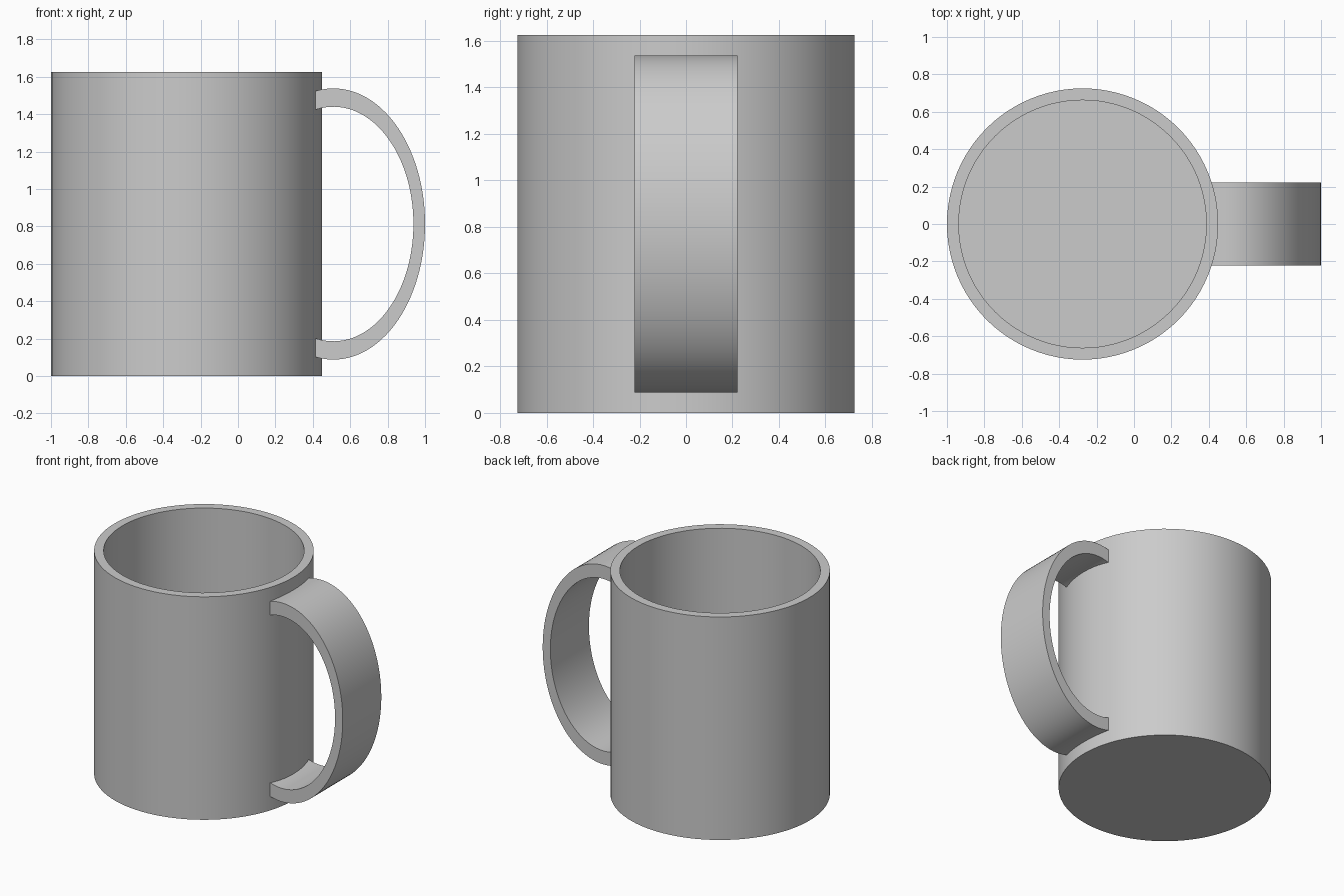
import bpy, bmesh
from math import sin, cos, pi, acos, radians

cube = bpy.data.objects.get("Cube")
if cube:
    bpy.data.objects.remove(cube, do_unlink=True)

grey = bpy.data.materials.new("plain grey")
grey.use_nodes = True
grey.diffuse_color = (0.6, 0.6, 0.6, 1)
grey.node_tree.nodes["Principled BSDF"].inputs["Base Color"].default_value = grey.diffuse_color


def finish(name, bm):
    """Turn a bmesh into a smooth-shaded object with sharp rims."""
    bmesh.ops.recalc_face_normals(bm, faces=bm.faces)
    mesh = bpy.data.meshes.new(name)
    bm.to_mesh(mesh)
    bm.free()
    mesh.materials.append(grey)
    obj = bpy.data.objects.new(name, mesh)
    bpy.context.collection.objects.link(obj)
    bpy.ops.object.select_all(action='DESELECT')
    bpy.context.view_layer.objects.active = obj
    obj.select_set(True)
    bpy.ops.object.shade_smooth_by_angle(angle=radians(30))
    return obj


HEIGHT, RADIUS, WALL, CENTRE_X = 1.625, 0.725, 0.063, -0.275
SIDES = 96

# Cup: stacked rings, outside from the base up, over the rim and down inside
bm = bmesh.new()
rings = []
for r, z in [(RADIUS, 0), (RADIUS, HEIGHT), (RADIUS - WALL, HEIGHT), (RADIUS - WALL, WALL)]:
    rings.append([bm.verts.new((CENTRE_X + r * cos(2 * pi * i / SIDES),
                                r * sin(2 * pi * i / SIDES), z)) for i in range(SIDES)])
for a, b in zip(rings, rings[1:]):
    for i in range(SIDES):
        j = (i + 1) % SIDES
        bm.faces.new((a[i], a[j], b[j], b[i]))
bm.faces.new(rings[0])   # underside
bm.faces.new(rings[-1])  # inner floor
finish("cup_body", bm)

# Handle: a wide strap swept along part of an ellipse, ends buried in the wall
HANDLE_X, HALF_WIDTH, END_X, STEPS = 0.51, 0.222, 0.395, 64


def arc(rx, rz):
    end = acos((END_X - HANDLE_X) / rx)
    angles = [end - 2 * end * i / STEPS for i in range(STEPS + 1)]
    return [(HANDLE_X + rx * cos(t), HEIGHT / 2 + rz * sin(t)) for t in angles]


bm = bmesh.new()
sections = []
for (xo, zo), (xi, zi) in zip(arc(0.49, 0.725), arc(0.428, 0.627)):
    sections.append([bm.verts.new(p) for p in (
        (xo, -HALF_WIDTH, zo), (xo, HALF_WIDTH, zo),
        (xi, HALF_WIDTH, zi), (xi, -HALF_WIDTH, zi))])
for a, b in zip(sections, sections[1:]):
    for i in range(4):
        j = (i + 1) % 4
        bm.faces.new((a[i], a[j], b[j], b[i]))
bm.faces.new(sections[0])
bm.faces.new(sections[-1])
finish("handle", bm)
